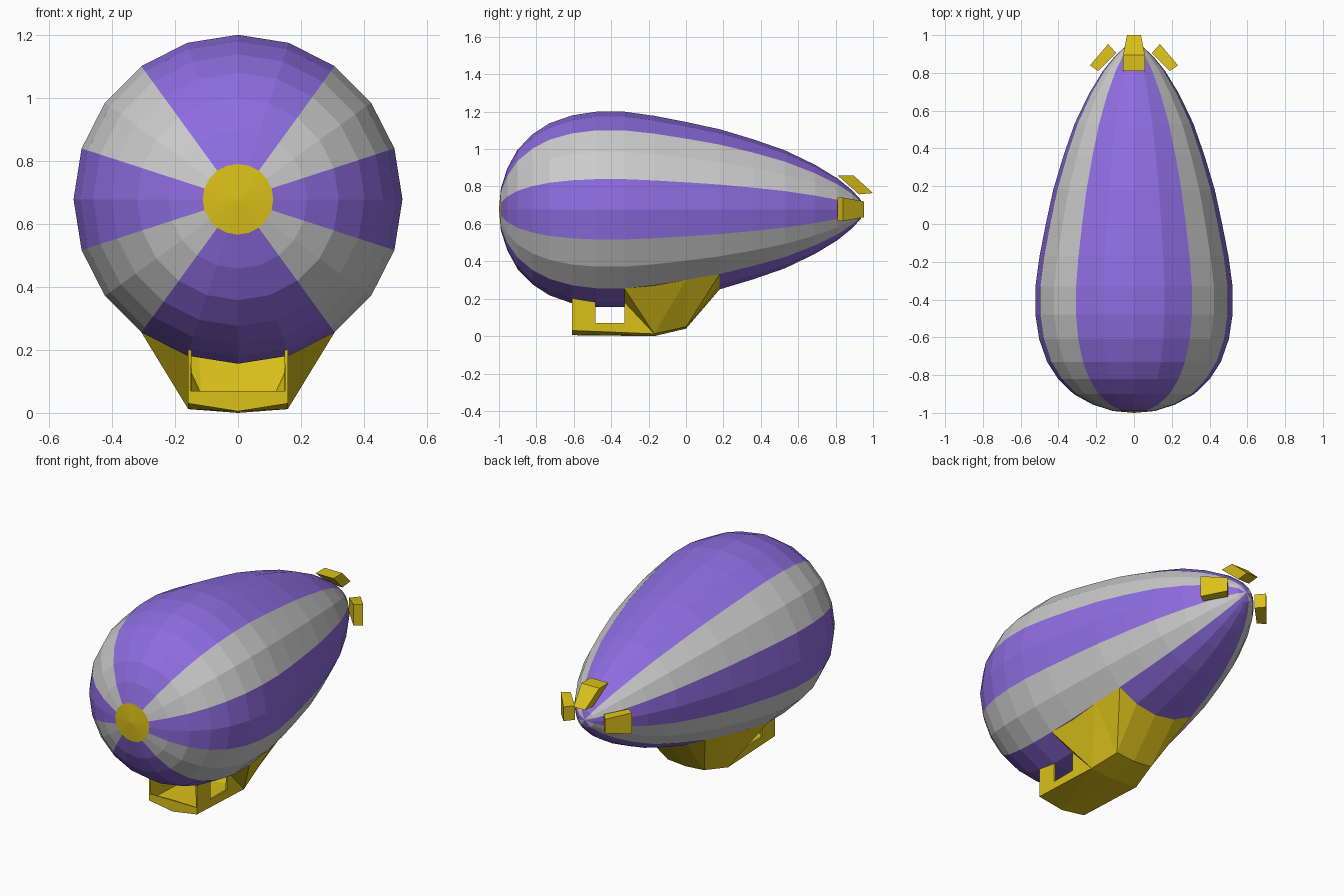
import bpy, bmesh, math

if "Cube" in bpy.data.objects:
    bpy.data.objects.remove(bpy.data.objects["Cube"])

SIDES = 20
CZ = 0.678  # height of the envelope axis
# (y, radius) rings from nose to tail
PROFILE = [(-0.99, 0.112), (-0.955, 0.22), (-0.90, 0.32), (-0.82, 0.402), (-0.73, 0.46),
           (-0.61, 0.502), (-0.48, 0.522), (-0.33, 0.522), (-0.17, 0.50), (0.0, 0.467),
           (0.18, 0.428), (0.36, 0.374), (0.53, 0.315), (0.69, 0.238), (0.81, 0.165),
           (0.89, 0.10), (0.935, 0.05), (0.95, 0.0)]


def material(name, color):
    m = bpy.data.materials.new(name)
    m.diffuse_color = (*color, 1)
    m.use_nodes = True
    m.node_tree.nodes["Principled BSDF"].inputs["Base Color"].default_value = m.diffuse_color
    return m


purple = material("purple", (0.27, 0.15, 0.74))
yellow = material("yellow", (0.70, 0.53, 0.01))


def make(name, verts, faces, mat=None, fix=True):
    bm = bmesh.new()
    vs = [bm.verts.new(v) for v in verts]
    for f in faces:
        bm.faces.new([vs[i] for i in f])
    bmesh.ops.remove_doubles(bm, verts=bm.verts, dist=1e-4)
    if fix:
        bmesh.ops.recalc_face_normals(bm, faces=bm.faces)
    loose = [v for v in bm.verts if not v.link_faces]
    bmesh.ops.delete(bm, geom=loose, context='VERTS')
    me = bpy.data.meshes.new(name)
    bm.to_mesh(me)
    bm.free()
    ob = bpy.data.objects.new(name, me)
    bpy.context.collection.objects.link(ob)
    if mat:
        me.materials.append(mat)
    return ob


def around(y, r, a):
    """Point on the envelope; angle a in degrees measured from the top."""
    a = math.radians(a)
    return (r * math.sin(a), y, CZ + r * math.cos(a))


def envelope(name, rings, segments, mat):
    verts = [around(y, r, 360 * k / SIDES) for y, r in rings for k in range(SIDES)]
    faces = []
    for i in range(len(rings) - 1):
        for k in segments:
            a, b = i * SIDES + k, i * SIDES + (k + 1) % SIDES
            c, d = b + SIDES, a + SIDES
            if rings[i][1] == 0:
                faces.append((a, d, c))
            elif rings[i + 1][1] == 0:
                faces.append((a, d, b))
            else:
                faces.append((a, d, c, b))
    # collapse the pole ring onto shared points
    return make(name, verts, faces, mat, fix=False)


# Striped envelope and nose cap
grey_segments = [2, 3, 6, 7, 12, 13, 16, 17]
envelope("envelope_grey_stripes", PROFILE, grey_segments, None)
envelope("envelope_purple_stripes", PROFILE,
         [k for k in range(SIDES) if k not in grey_segments], purple)
envelope("nose_cap", [(-1.0, 0.0), PROFILE[0]], range(SIDES), yellow)


# Tail fins: side profile of (y, radius, half width), turned around the axis
def fin(name, outline, angle):
    a = math.radians(angle)
    verts = []
    for s in (-1, 1):
        for y, r, w in outline:
            x = s * w
            verts.append((x * math.cos(a) + r * math.sin(a), y,
                          CZ - x * math.sin(a) + r * math.cos(a)))
    faces = [(0, 1, 2, 3), (7, 6, 5, 4)]
    faces += [(i, i + 4, (i + 1) % 4 + 4, (i + 1) % 4) for i in range(4)]
    make(name, verts, faces, yellow)


fin("top_fin", [(0.81, 0.16, 0.058), (0.81, 0.182, 0.058), (0.895, 0.182, 0.058),
                (1.0, 0.087, 0.037)][1:] + [(0.925, 0.08, 0.037)], 0)
side = [(0.81, 0.19, 0.0625), (0.84, 0.233, 0.0625), (0.953, 0.137, 0.042), (0.905, 0.095, 0.042)]
fin("right_fin", side, 90)
fin("left_fin", side, -90)

# Gondola: right half of an open shell, mirrored
W = 0.158
P = {
    "front_mid": (0, -0.61, 0.005), "front_low": (W, -0.61, 0.03),
    "front_sill": (W, -0.61, 0.07), "front_sill_mid": (0, -0.61, 0.07),
    "front_top": (W, -0.61, 0.202),
    "win_a_low": (W, -0.485, 0.025), "win_a_sill": (W, -0.485, 0.07), "win_a_top": (W, -0.485, 0.182),
    "win_b_low": (W, -0.33, 0.019), "win_b_sill": (W, -0.33, 0.07), "win_b_top": (W, -0.33, 0.182),
    "belly": (W, -0.17, 0.012), "belly_mid": (0, -0.17, 0.0),
    "heel": (0.12, 0.0, 0.05), "heel_mid": (0, 0.0, 0.04),
    "flare_a": around(-0.33, 0.522, 144), "flare_b": around(0.0, 0.467, 144),
    "flare_c": around(0.18, 0.428, 144), "tail": around(0.18, 0.428, 162),
    "tail_mid": around(0.18, 0.428, 180),
}
F = ["front_mid front_low front_sill front_sill_mid",
     "front_low win_a_low win_a_sill front_sill",
     "front_sill win_a_sill win_a_top front_top",
     "win_a_low win_b_low win_b_sill win_a_sill",
     "win_b_low belly win_b_sill", "win_b_sill belly win_b_top",
     "win_b_top belly flare_a", "flare_a belly flare_b",
     "belly heel flare_b", "heel flare_c flare_b", "heel tail flare_c",
     "heel heel_mid tail_mid tail", "belly belly_mid heel_mid heel",
     "front_mid belly_mid belly", "front_mid belly win_b_low",
     "front_mid win_b_low win_a_low", "front_mid win_a_low front_low"]
keys = list(P)
gondola = make("gondola", list(P.values()),
               [[keys.index(n) for n in f.split()] for f in F], yellow)
floor = min(gondola.data.polygons, key=lambda p: p.center.z)
if floor.normal.z > 0:
    gondola.data.flip_normals()
mirror = gondola.modifiers.new("mirror", 'MIRROR')
mirror.use_axis = (True, False, False)
thick = gondola.modifiers.new("wall", 'SOLIDIFY')
thick.thickness = 0.01
thick.offset = -1
